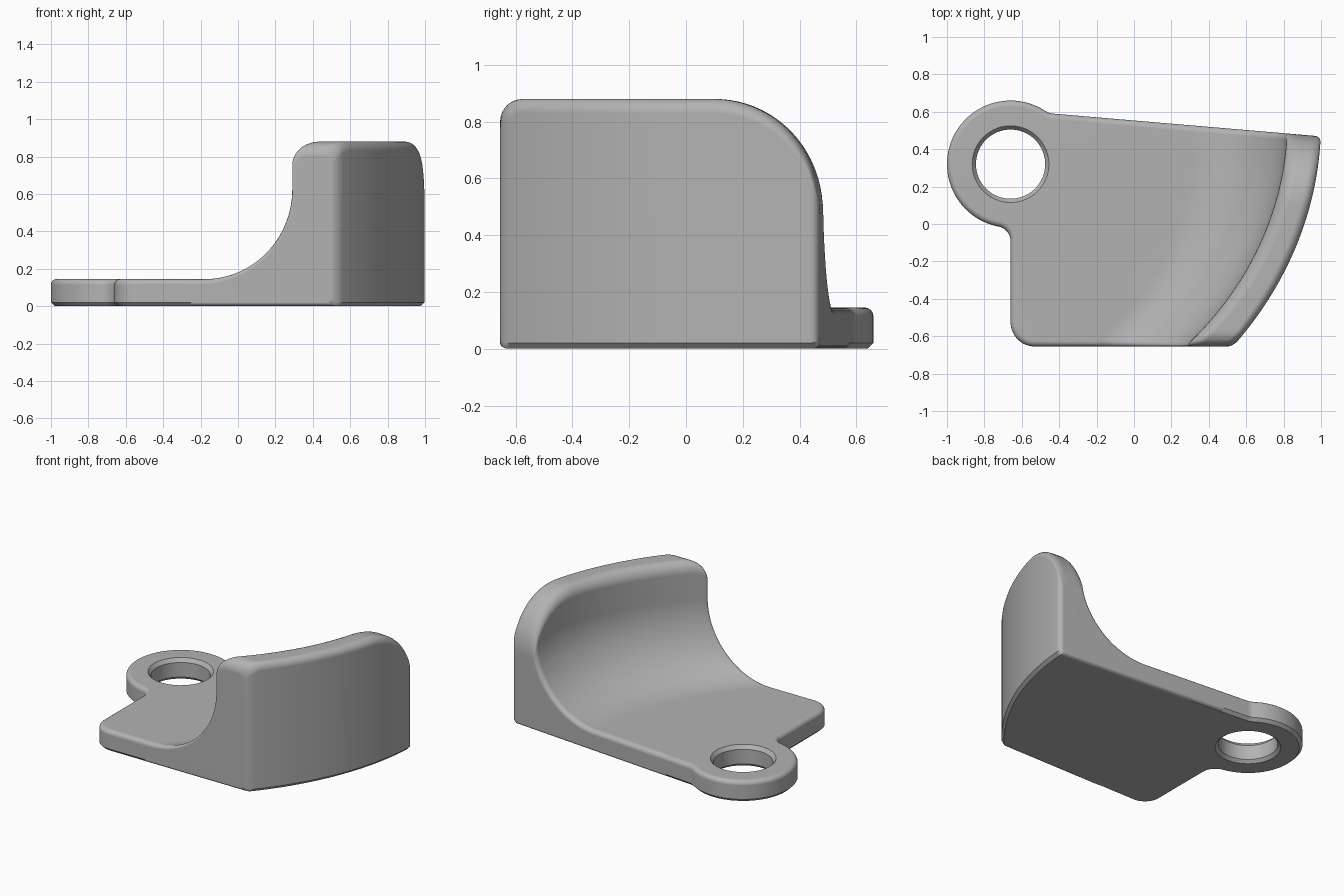
import bpy, bmesh, math

cube = bpy.data.objects.get("Cube")
if cube:
    bpy.data.objects.remove(cube, do_unlink=True)

EDGE = 0.03        # rounding of the outer edges
CHAMFER = 0.02     # chamfer along the underside
PLATE = 0.145      # plate thickness
TOP = 0.88         # wall height
FRONT, BACK = -0.655, 0.48
FILLET = 0.48      # sweep from plate up to wall

grey = bpy.data.materials.new("plain grey")
grey.use_nodes = True
grey.diffuse_color = (0.45, 0.45, 0.45, 1)
grey.node_tree.nodes["Principled BSDF"].inputs["Base Color"].default_value = (0.45, 0.45, 0.45, 1)


def finish(bm, name):
    bmesh.ops.recalc_face_normals(bm, faces=bm.faces)
    mesh = bpy.data.meshes.new(name)
    bm.to_mesh(mesh)
    bm.free()
    mesh.materials.append(grey)
    obj = bpy.data.objects.new(name, mesh)
    bpy.context.collection.objects.link(obj)
    bpy.ops.object.select_all(action='DESELECT')
    obj.select_set(True)
    bpy.context.view_layer.objects.active = obj
    bpy.ops.object.shade_smooth_by_angle(angle=math.radians(32))
    mod = obj.modifiers.new("even_shading", 'WEIGHTED_NORMAL')
    mod.keep_sharp = True
    return obj


def arc(cx, cy, r, a0, a1, n):
    angles = [math.radians(a0 + (a1 - a0) * i / n) for i in range(n + 1)]
    return [(cx + r * math.cos(a), cy + r * math.sin(a)) for a in angles]


def bridge(bm, a, b):
    n = len(a)
    for i in range(n):
        bm.faces.new((a[i], a[(i + 1) % n], b[(i + 1) % n], b[i]))


def back_line(x):
    return 0.59 - 0.085 * (x + 0.43)


def inset(points, d):
    # Move a clockwise outline inward by d
    out = []
    n = len(points)
    for i, (x, y) in enumerate(points):
        px, py = points[i - 1]
        qx, qy = points[(i + 1) % n]
        ax, ay, bx, by = x - px, y - py, qx - x, qy - y
        la, lb = math.hypot(ax, ay), math.hypot(bx, by)
        n1, n2 = (ay / la, -ax / la), (by / lb, -bx / lb)
        k = d / (1 + n1[0] * n2[0] + n1[1] * n2[1])
        out.append((x + k * (n1[0] + n2[0]), y + k * (n1[1] + n2[1])))
    return out


# Mounting plate with its eyelet
HX, HY = -0.66, 0.32
outline = [(0.0, FRONT)]
outline += arc(-0.53, FRONT + 0.13, 0.13, 270, 180, 12)
outline += arc(-0.74, -0.092, 0.08, 0, 79, 8)
outline += arc(HX, HY, 0.34, 258, 57, 48)
outline += arc(-0.427, 0.67, 0.08, 237, 265, 5)
outline += [(0.0, back_line(0.0))]

bm = bmesh.new()
levels = [(CHAMFER, 0), (0, CHAMFER)]
levels += [(EDGE - c, PLATE - EDGE + s) for c, s in arc(0, 0, EDGE, 0, 90, 6)]
hole_levels = [(0.205, 0), (0.185, CHAMFER), (0.185, PLATE - 0.025), (0.205, PLATE)]
outer = [[bm.verts.new((x, y, z)) for x, y in inset(outline, d)] for d, z in levels]
hole = [[bm.verts.new((x, y, z)) for x, y in arc(HX, HY, r, 0, 360, 64)[:-1]]
        for r, z in hole_levels]
for loops in (outer, hole):
    for a, b in zip(loops, loops[1:]):
        bridge(bm, a, b)
for k in (0, -1):
    edges = []
    for loop in (outer[k], hole[k]):
        edges += [bm.edges.get((loop[i - 1], loop[i])) for i in range(len(loop))]
    bmesh.ops.triangle_fill(bm, edges=edges, use_beauty=True)
finish(bm, "mounting_plate")


# Curved wall that sweeps up out of the plate
CX, CY, R_OUT, R_IN = -0.8, 0.56, 1.8, 1.62


def arc_x(radius, y):
    return CX + math.sqrt(radius ** 2 - (y - CY) ** 2)


def wall_top(y):
    # Small round at the front end, large round at the back end
    for r, d in ((0.08, FRONT + 0.08 - y), (0.38, y - (BACK - 0.38))):
        if d > 0:
            return TOP - r + math.sqrt(max(r * r - d * d, 0))
    return TOP


def section(y, e):
    # Cross-section in x and z, shrunk by e
    xi, xo, zt = arc_x(R_IN, y) + e, arc_x(R_OUT, y) - e, wall_top(y)
    r_in, r_out = min(0.08, 0.4 * (xo - xi)), min(0.05, 0.3 * (xo - xi))
    xc, zc, f = xi - e - FILLET, PLATE + FILLET, FILLET + e
    sweep = math.degrees(math.acos(min(1, max(0, (zc - zt + r_in) / f))))
    pts = [(-0.25, PLATE - e)]
    pts += arc(xc, zc, f, -90, -90 + sweep, 28)
    pts += arc(pts[-1][0] + r_in, zt - r_in, r_in, 180, 90, 7)
    pts += arc(xo - r_out, zt - r_out, r_out, 90, 0, 7)
    zb = CHAMFER * e / EDGE
    pts += [(xo, zb + CHAMFER), (xo - CHAMFER, zb), (-0.25, zb)]
    return pts


ends = [(EDGE - s, EDGE - c) for c, s in arc(0, 0, EDGE, 0, 90, 6)]
stations = [(0, sh, e) for e, sh in ends]
stations += [((1 - math.cos(math.pi * i / 48)) / 2, EDGE, 0) for i in range(1, 48)]
stations += [(1, sh, e) for e, sh in reversed(ends)]

bm = bmesh.new()
rows = []
for t, sh, e in stations:
    y0 = FRONT + sh
    row = section(y0 + (BACK - sh - y0) * t, e)
    rows.append([bm.verts.new((x, y0 + (back_line(x) - sh - y0) * t, z)) for x, z in row])
for a, b in zip(rows, rows[1:]):
    bridge(bm, a, b)
bm.faces.new(rows[0])
bm.faces.new(rows[-1])
finish(bm, "curved_wall")
